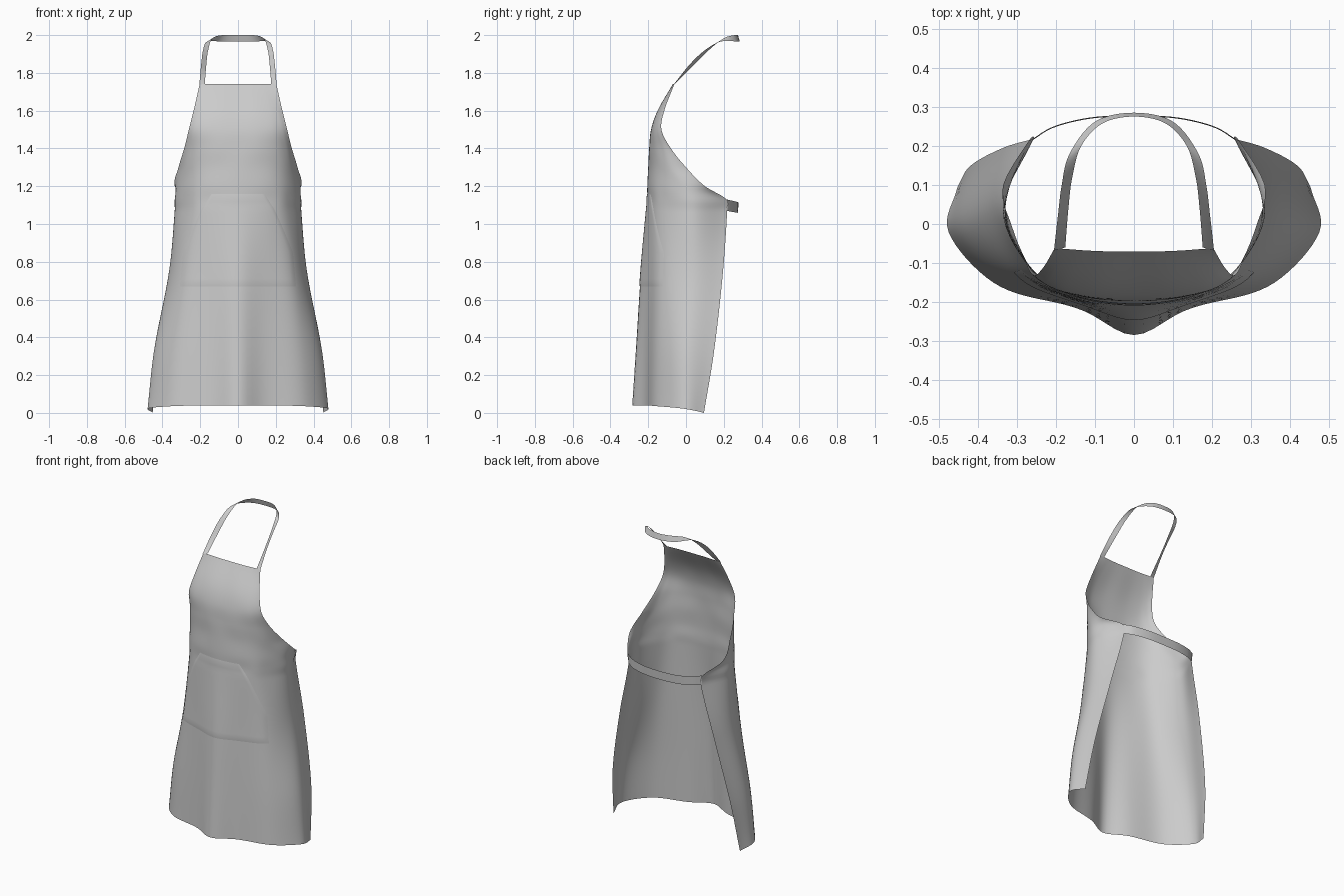
import bpy, math
from mathutils import Vector

if "Cube" in bpy.data.objects:
    bpy.data.objects.remove(bpy.data.objects["Cube"])


def spline(ts, vals, t):
    """Smooth curve through vals at knots ts."""
    n = len(ts)
    i = 0
    while i < n - 2 and t > ts[i + 1]:
        i += 1

    def slope(k):
        a, b = max(k - 1, 0), min(k + 1, n - 1)
        return (vals[b] - vals[a]) / (ts[b] - ts[a])
    h = ts[i + 1] - ts[i]
    s = (t - ts[i]) / h
    return ((2*s**3 - 3*s**2 + 1) * vals[i] + (s**3 - 2*s**2 + s) * h * slope(i)
            + (3*s**2 - 2*s**3) * vals[i + 1] + (s**3 - s**2) * h * slope(i + 1))


def sheet(name, rows):
    """Smooth grid mesh from rows of points."""
    n = len(rows[0])
    faces = [(j*n + i, j*n + i + 1, (j+1)*n + i + 1, (j+1)*n + i)
             for j in range(len(rows) - 1) for i in range(n - 1)]
    me = bpy.data.meshes.new(name)
    me.from_pydata([tuple(p) for r in rows for p in r], [], faces)
    me.shade_smooth()
    ob = bpy.data.objects.new(name, me)
    bpy.context.collection.objects.link(ob)
    return ob


def ribbon(name, lower, upper, steps=64):
    """Band between two edge curves, mirrored across x."""
    edges = []
    for half in (lower, upper):
        pts = [Vector(p) for p in half]
        pts += [Vector((-p.x, p.y, p.z)) for p in reversed(pts[:-1])]
        ts = list(range(len(pts)))
        edges.append([spline(ts, pts, ts[-1] * k / steps) for k in range(steps + 1)])
    mid = [(a + b) / 2 for a, b in zip(*edges)]
    return sheet(name, [edges[0], mid, edges[1]])


# Half cross-sections: height, centre y, then (x, y) out to the free edge
SECTIONS = [
    (0.04, -.215, (.20, -.200), (.36, -.150), (.475, -.02), (.452, .095)),
    (0.35, -.215, (.19, -.195), (.34, -.140), (.440, -.01), (.420, .148)),
    (0.75, -.215, (.18, -.185), (.30, -.120), (.365, .030), (.335, .195)),
    (1.07, -.207, (.17, -.180), (.27, -.110), (.335, .040), (.258, .218)),
    (1.13, -.205, (.16, -.180), (.26, -.120), (.335, .030), (.268, .215)),
    (1.20, -.205, (.15, -.185), (.25, -.130), (.320, -.02), (.335, .100)),
    (1.30, -.200, (.13, -.185), (.22, -.150), (.280, -.09), (.315, .000)),
    (1.40, -.195, (.11, -.190), (.20, -.165), (.255, -.125), (.285, -.08)),
    (1.50, -.185, (.10, -.183), (.18, -.172), (.230, -.152), (.260, -.13)),
    (1.60, -.150, (.09, -.150), (.16, -.142), (.205, -.130), (.235, -.115)),
    (1.74, -.070, (.07, -.070), (.12, -.068), (.160, -.065), (.203, -.062)),
]
HEIGHTS = [s[0] for s in SECTIONS]
COLUMNS = [[Vector((0, s[1])) if k == 0 else Vector(s[k + 1]) for s in SECTIONS]
           for k in range(5)]


def cloth_section(z):
    """Full-width control points at a height, left edge to right edge."""
    half = [spline(HEIGHTS, c, z) for c in COLUMNS]
    return [Vector((-p.x, p.y)) for p in reversed(half[1:])] + half


def cloth_point(section, u, z):
    p = spline([k / 4 for k in range(-4, 5)], section, u)
    drop = max(0, 1 - z / 1.1)
    # centre pleat swelling towards the hem, hem dipping at the sides
    y = p.y - .072 * drop * math.exp(-(p.x / .1) ** 2)
    return Vector((p.x, y, z - .0415 * abs(u) ** 3 * max(0, 1 - z)))


# Apron body: skirt, wrap-around sides and bib
rows = []
for j in range(111):
    z = .04 + 1.70 * j / 110
    sec = cloth_section(z)
    rows.append([cloth_point(sec, i / 32 - 1, z) for i in range(65)])
sheet("apron_body", rows)

# Front pocket lying on the skirt, slanted hand openings at the top
rows = []
for j in range(25):
    z = .67 + .49 * j / 24
    sec = cloth_section(z)
    w = .5 - .28 * max(0, (z - .85) / .31)
    row = []
    for i in range(33):
        s = i / 16 - 1
        p = cloth_point(sec, w * s, z)
        p.y -= .001 if abs(s) == 1 or j in (0, 24) else .004
        row.append(p)
    rows.append(row)
sheet("front_pocket", rows)

# Waist band crossing the back
ribbon("waist_band",
       [(.262, .213, 1.070), (.205, .247, 1.064), (.11, .270, 1.060), (0, .275, 1.058)],
       [(.266, .214, 1.130), (.205, .250, 1.122), (.11, .273, 1.116), (0, .278, 1.114)])

# Neck strap turning from flat on the shoulders to upright behind the neck
ribbon("neck_strap",
       [(.205, -.068, 1.735), (.195, .02, 1.845), (.185, .10, 1.92),
        (.165, .18, 1.965), (.10, .262, 1.967), (0, .285, 1.965)],
       [(.176, -.060, 1.740), (.168, .04, 1.84), (.158, .12, 1.92),
        (.135, .20, 1.983), (.08, .258, 2.0), (0, .275, 2.0)])
